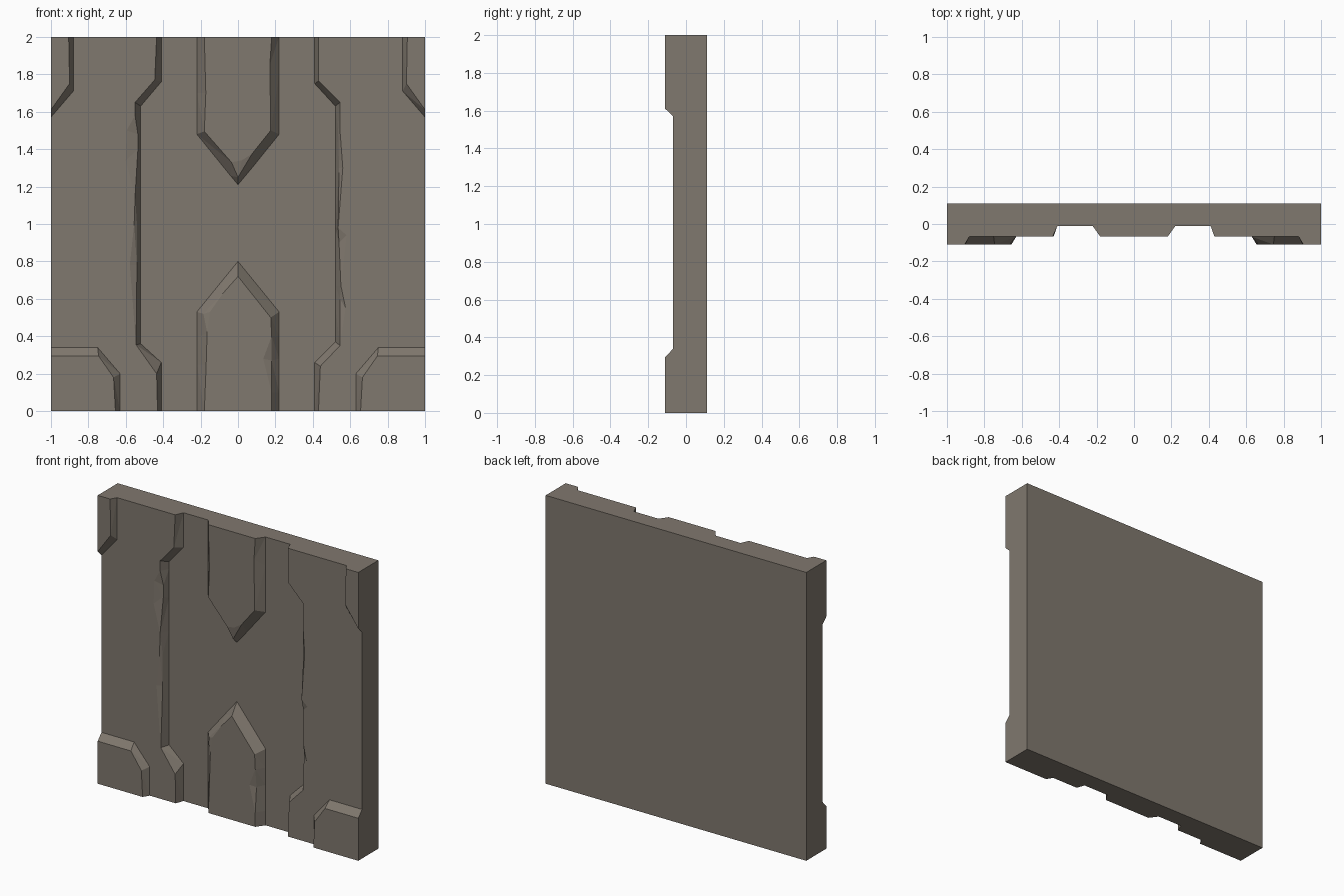
import bpy, bmesh

if "Cube" in bpy.data.objects:
    bpy.data.objects.remove(bpy.data.objects["Cube"])

BACK, FLOOR, MID, FRONT = 0.11, -0.012, -0.068, -0.11

stone = bpy.data.materials.new("warm grey stone")
stone.diffuse_color = (0.216, 0.188, 0.156, 1)
stone.use_nodes = True
stone.node_tree.nodes["Principled BSDF"].inputs["Base Color"].default_value = stone.diffuse_color


def ccw(pts):
    area = sum(a[0] * b[1] - b[0] * a[1] for a, b in zip(pts, pts[1:] + pts[:1]))
    return pts if area > 0 else pts[::-1]


def part(name, rows, corners, y0, y1, cap_tail=None, cap=None, back=False):
    """Bevelled plate. Each row: base x, z, top edge x, z and optional chip x, z."""
    full = [r if len(r) > 2 else r + r for r in rows + corners]
    if ccw([r[:2] for r in full]) != [r[:2] for r in full]:
        full.reverse()
    bm = bmesh.new()
    rings = [[], [], []]
    for r in full:
        chipped = len(r) == 6
        rings[0].append((r[0], y0, r[1]))
        rings[1].append((r[2], y1 + (0.014 if chipped else 0), r[3]))
        rings[2].append((r[-2], y1, r[-1]))

    def face(coords):
        loop = [c for i, c in enumerate(coords) if c != coords[i - 1]]
        if len(set(loop)) > 2:
            return bm.faces.new([bm.verts.new(c) for c in loop])

    sides = []
    n = len(full)
    for lo, hi in zip(rings, rings[1:]):
        for i in range(n):
            j = (i + 1) % n
            sides.append(face([lo[i], lo[j], hi[j], hi[i]]))
    bmesh.ops.triangulate(bm, faces=[f for f in sides if f])
    if cap is None:
        cap = [r[-2:] for r in rows] + (cap_tail or corners)
    face([(x, y1, z) for x, z in ccw(cap)])
    if back:
        face(rings[0][::-1])
    bmesh.ops.remove_doubles(bm, verts=bm.verts[:], dist=1e-5)
    me = bpy.data.meshes.new(name)
    bm.to_mesh(me)
    bm.free()
    me.materials.append(stone)
    bpy.context.collection.objects.link(bpy.data.objects.new(name, me))


def base(rows):
    return [r[:2] for r in rows]


def flip(rows):
    return [tuple(-v if i % 2 == 0 else v for i, v in enumerate(r)) for r in rows]


# Inner edges of the side panels, top to bottom, with worn chips
right_edge = [(.41, 2, .43, 2), (.41, 1.75, .43, 1.765), (.52, 1.63, .545, 1.65),
              (.52, 1.5, .535, 1.5, .545, 1.5), (.52, 1.3, .54, 1.3, .56, 1.3),
              (.52, .98, .535, .98), (.52, .9, .54, .9, .58, .94),
              (.52, .67, .55, .67), (.52, .56, .545, .6, .575, .55),
              (.52, .37, .545, .35), (.41, .26, .44, .24), (.41, 0, .43, 0)]
left_edge = [(-.41, 2, -.435, 2), (-.41, 1.76, -.445, 1.77), (-.52, 1.63, -.55, 1.65),
             (-.52, 1.58, -.55, 1.58), (-.52, 1.48, -.535, 1.48, -.595, 1.5),
             (-.52, 1.38, -.535, 1.4, -.6, 1.34), (-.52, 1.15, -.55, 1.15),
             (-.52, 1.0, -.54, 1.0, -.555, 1.0), (-.52, .78, -.54, .78, -.578, .78),
             (-.52, .36, -.545, .355), (-.41, .26, -.435, .2), (-.41, 0, -.43, 0)]

# Central pointed tongues
top_tongue = [(-.22, 2, -.18, 2), (-.22, 1.7, -.172, 1.7), (-.22, 1.48, -.18, 1.495),
              (-.04, 1.258, -.035, 1.33), (0, 1.21, 0, 1.25, .02, 1.34),
              (.08, 1.306, .075, 1.375), (.22, 1.48, .175, 1.5),
              (.22, 1.8, .17, 1.85), (.22, 2, .18, 2)]
low_tongue = [(-.22, 0, -.18, 0), (-.22, .25, -.17, .25),
              (-.22, .4, -.18, .41, -.165, .42), (-.22, .53, -.185, .52, -.15, .53),
              (-.09, .69, -.08, .63), (0, .8, 0, .72), (.22, .53, .175, .5),
              (.22, .4, .18, .4), (.22, .28, .18, .27, .135, .28),
              (.22, .1, .18, .1), (.22, 0, .18, 0)]

# Corner plates (right side, mirrored for the left)
low_corner = [(.63, 0, .655, 0), (.63, .2, .665, .18), (.75, .34, .745, .295), (1, .34, 1, .295)]
top_corner = [(1, 1.57, 1, 1.61), (.88, 1.71, .9, 1.75), (.88, 2, .905, 2)]

# Backing slab whose front is the recessed floor
floor = base(right_edge) + base(low_tongue)[::-1] + base(left_edge)[::-1] + base(top_tongue)
part("backing_slab", [(-1, 0), (1, 0), (1, 2), (-1, 2)], [], BACK, FLOOR, cap=floor, back=True)

part("upper_tongue", top_tongue, [], FLOOR, MID)
part("lower_tongue", low_tongue, [], FLOOR, MID)

for side, edge, f in (("right", right_edge, lambda r: r), ("left", left_edge, flip)):
    part(side + "_panel", edge, f([(1, 0), (1, 2)]), FLOOR, MID,
         cap_tail=f(base(low_corner) + base(top_corner)))
    part(side + "_lower_corner", f(low_corner), f([(1, 0)]), MID, FRONT)
    part(side + "_upper_corner", f(top_corner), f([(1, 2)]), MID, FRONT)
